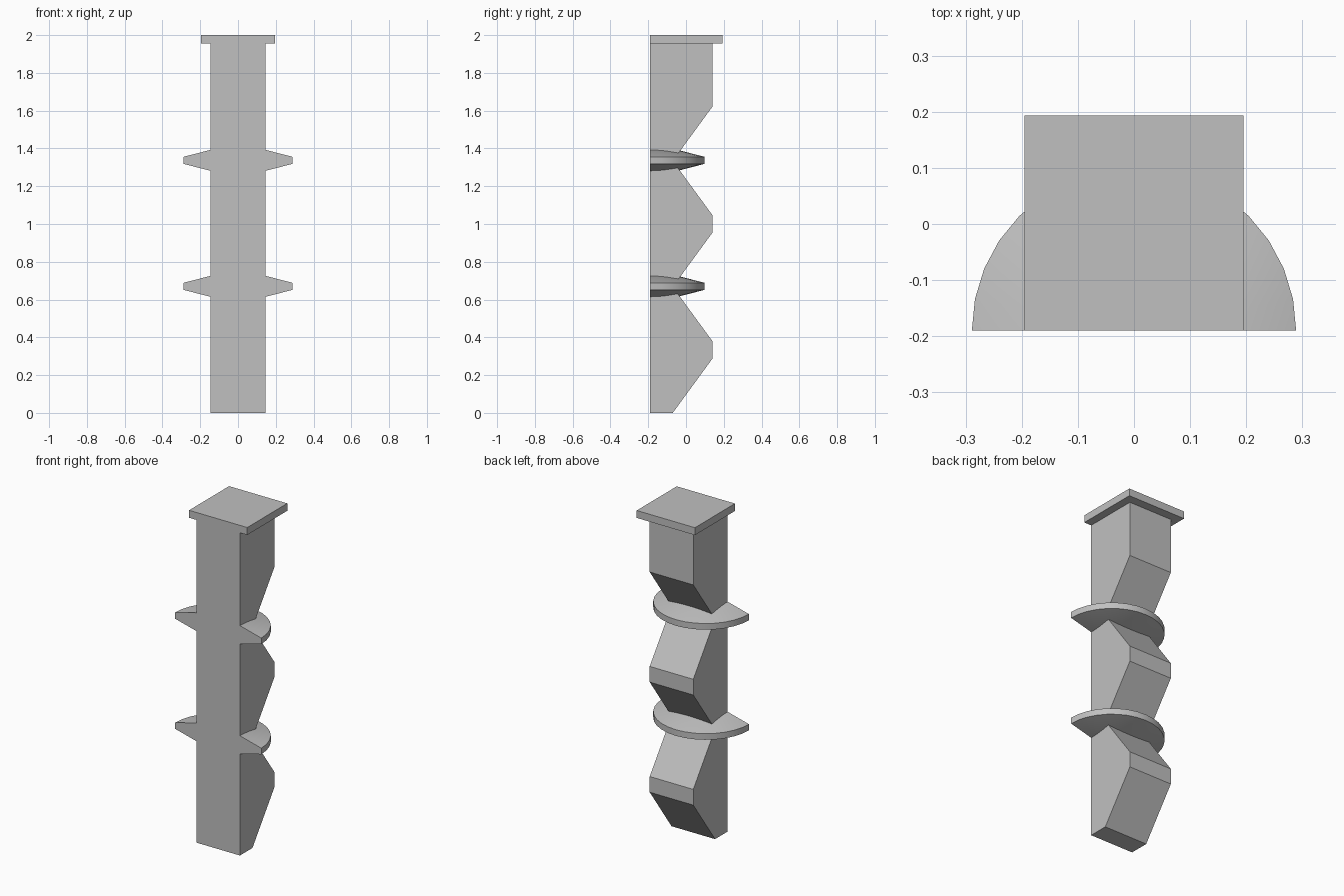
import bpy
import bmesh
from math import pi, radians

cube = bpy.data.objects.get("Cube")
if cube:
    bpy.data.objects.remove(cube, do_unlink=True)

FRONT = -0.19        # flat front plane
HALF_WIDTH = 0.146   # column half width
STEP = 0.667         # height of one notch-to-notch section
TOP = 1.955          # underside of the cap

stone = bpy.data.materials.new("grey_stone")
stone.use_nodes = True
GREY = (0.53, 0.53, 0.53, 1)
stone.diffuse_color = GREY
stone.node_tree.nodes["Principled BSDF"].inputs["Base Color"].default_value = GREY


def finish(bm, name):
    bmesh.ops.recalc_face_normals(bm, faces=bm.faces)
    mesh = bpy.data.meshes.new(name)
    bm.to_mesh(mesh)
    bm.free()
    mesh.materials.append(stone)
    obj = bpy.data.objects.new(name, mesh)
    bpy.context.collection.objects.link(obj)
    return obj


def extruded(name, profile, half_width):
    """Solid from a (y, z) side profile, extruded across x."""
    bm = bmesh.new()
    face = bm.faces.new([bm.verts.new((-half_width, y, z)) for y, z in profile])
    res = bmesh.ops.extrude_face_region(bm, geom=[face], use_keep_orig=True)
    moved = [g for g in res["geom"] if isinstance(g, bmesh.types.BMVert)]
    bmesh.ops.translate(bm, verts=moved, vec=(2 * half_width, 0, 0))
    return finish(bm, name)


def half_disc(name, z):
    """Tapered half disc: revolved section closed by a flat front."""
    bm = bmesh.new()
    section = [(0, 0.093), (0.289, 0.0185), (0.289, -0.0185), (0, -0.093)]
    verts = [bm.verts.new((r, FRONT, z + h)) for r, h in section]
    edges = [bm.edges.new(pair) for pair in zip(verts, verts[1:])]
    bmesh.ops.spin(bm, geom=verts + edges, cent=(0, FRONT, 0), axis=(0, 0, 1),
                   angle=pi, steps=16)
    bmesh.ops.remove_doubles(bm, verts=bm.verts, dist=0.0005)
    bmesh.ops.holes_fill(bm, edges=[e for e in bm.edges if e.is_boundary], sides=0)
    obj = finish(bm, name)
    bpy.ops.object.select_all(action="DESELECT")
    obj.select_set(True)
    bpy.context.view_layer.objects.active = obj
    bpy.ops.object.shade_smooth_by_angle(angle=radians(30))


# Column with V notches repeating up its back
profile = [(FRONT, 0)]
for i in range(3):
    base = i * STEP
    profile += [(-0.07, base), (0.139, base + 0.286)]
    if i < 2:
        profile.append((0.139, base + 0.381))
profile += [(0.139, TOP), (FRONT, TOP)]
extruded("column", profile, HALF_WIDTH)

# Square cap plate
extruded("cap", [(FRONT, TOP), (0.193, TOP), (0.193, 2), (FRONT, 2)], 0.195)

# Half discs seated in the notches
for label, level in (("lower", 1), ("upper", 2)):
    half_disc(label + "_half_disc", level * STEP + 0.003)
